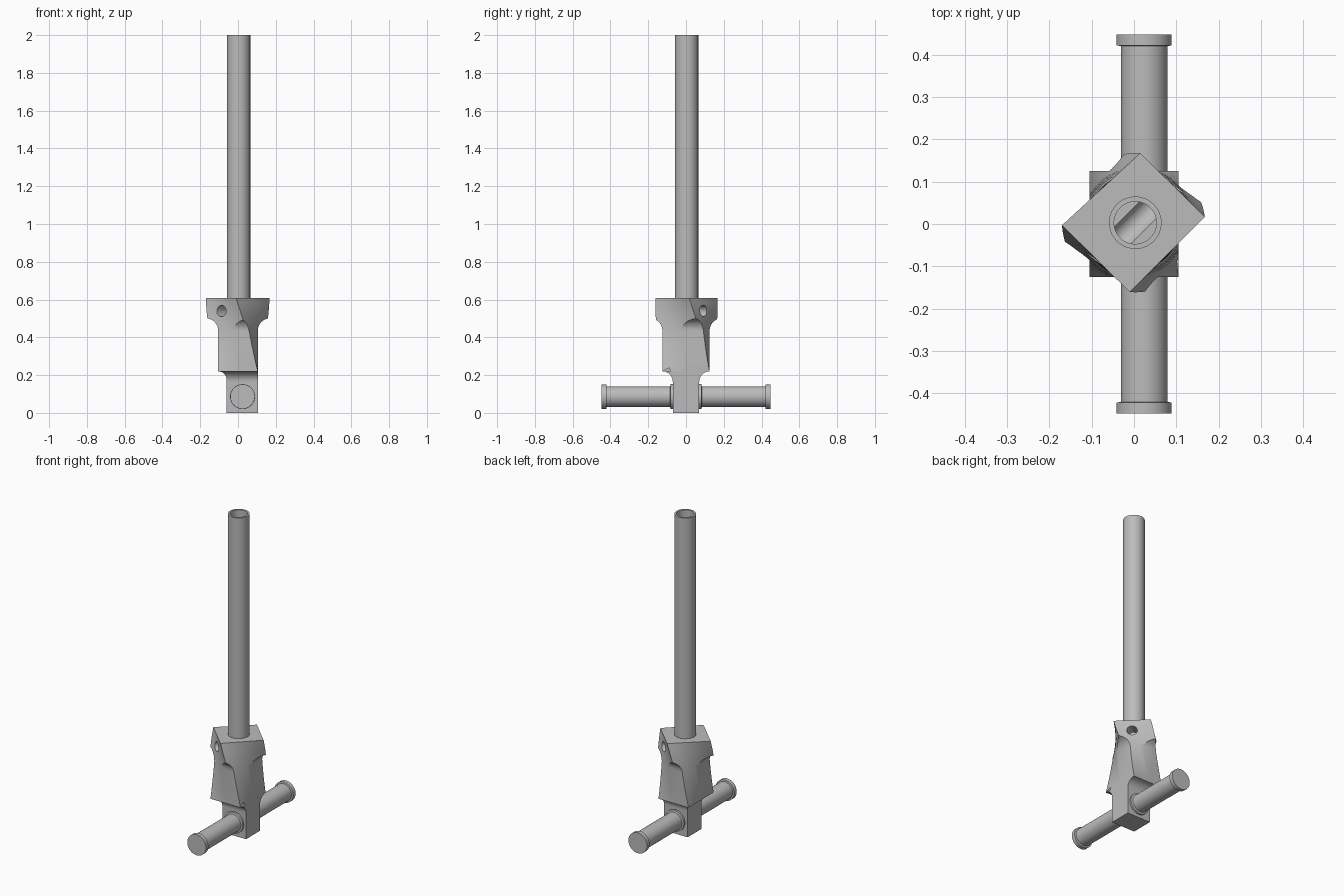
import bpy, bmesh, math
from mathutils import Matrix, Vector

cube = bpy.data.objects.get("Cube")
if cube:
    bpy.data.objects.remove(cube)

steel = bpy.data.materials.new("grey_steel")
steel.use_nodes = True
steel.diffuse_color = (0.5, 0.5, 0.5, 1)
steel.node_tree.nodes["Principled BSDF"].inputs["Base Color"].default_value = (0.5, 0.5, 0.5, 1)


def finish(name, bm):
    bmesh.ops.recalc_face_normals(bm, faces=bm.faces)
    mesh = bpy.data.meshes.new(name)
    bm.to_mesh(mesh)
    bm.free()
    mesh.materials.append(steel)
    obj = bpy.data.objects.new(name, mesh)
    bpy.context.collection.objects.link(obj)
    return obj


def smooth(obj):
    bpy.ops.object.select_all(action="DESELECT")
    obj.select_set(True)
    bpy.context.view_layer.objects.active = obj
    bpy.ops.object.shade_smooth_by_angle(angle=math.radians(30))


def lathe(name, profile, matrix, segments=48, closed=False):
    """Spin (radius, height) points about z, then place the result."""
    bm = bmesh.new()
    verts = [bm.verts.new((r, 0, z)) for r, z in profile]
    edges = [bm.edges.new(p) for p in zip(verts, verts[1:])]
    if closed:
        edges.append(bm.edges.new((verts[-1], verts[0])))
    bmesh.ops.spin(bm, geom=verts + edges, cent=(0, 0, 0), axis=(0, 0, 1),
                   angle=math.tau, steps=segments, use_duplicate=False)
    bmesh.ops.remove_doubles(bm, verts=bm.verts, dist=1e-5)
    bm.transform(matrix)
    return finish(name, bm)


def prism(name, outline, place):
    """Extrude an outline; place(u, z, depth) turns it into a 3D point."""
    bm = bmesh.new()
    ends = [[bm.verts.new(place(u, z, d)) for u, z in outline] for d in (-0.5, 0.5)]
    for ring in ends:
        bm.faces.new(ring)
    n = len(outline)
    for i in range(n):
        j = (i + 1) % n
        bm.faces.new((ends[0][i], ends[0][j], ends[1][j], ends[1][i]))
    return finish(name, bm)


def cut(target, cutter, operation):
    mod = target.modifiers.new(operation.lower(), "BOOLEAN")
    mod.operation, mod.solver, mod.object = operation, "EXACT", cutter
    bpy.context.view_layer.objects.active = target
    bpy.ops.object.modifier_apply(modifier=mod.name)
    bpy.data.objects.remove(cutter)


def arc(cx, cz, r, start, end, steps=12):
    angles = [math.radians(start + (end - start) * i / steps) for i in range(steps + 1)]
    return [(cx + r * math.cos(a), cz + r * math.sin(a)) for a in angles]


def half_outline(waist, foot):
    """Side profile from bottom to top: foot, concave ledge, waist, concave flare."""
    side = [(foot, 0)]
    if foot < waist:
        side += arc(waist, 0.22 - (waist - foot), waist - foot, 180, 90)
    return side + arc(waist + 0.066, 0.435, 0.066, 180, 90) + [(0.3, 0.501), (0.3, 0.7)]


# Body: a rotated rectangle on top twists down to an upright rectangle
TOP, WAIST = 0.608, 0.22
head = [(0.168, 5.8), (0.168, 84.9), (0.17, 181), (0.161, 266.4)]
base = [(0.1633, a) for a in (50, 130, 230, 310)]
STEPS, SPLIT = 20, 6


def ring_points(t):
    corners = []
    for (r0, a0), (r1, a1) in zip(head, base):
        r, a = r0 + (r1 - r0) * t, math.radians(a0 + (a1 - a0) * t)
        corners.append(Vector((r * math.cos(a), r * math.sin(a))))
    return [corners[i].lerp(corners[(i + 1) % 4], k / SPLIT)
            for i in range(4) for k in range(SPLIT)]


bm = bmesh.new()
levels = [(ring_points(i / STEPS), TOP + (WAIST - TOP) * i / STEPS) for i in range(STEPS + 1)]
wide = [p * 1.1 for p in ring_points(1)]
levels += [(wide, WAIST - 0.003), (wide, -0.05)]
rings = [[bm.verts.new((p.x, p.y, z)) for p in pts] for pts, z in levels]
for a, b in zip(rings, rings[1:]):
    for i in range(len(a)):
        j = (i + 1) % len(a)
        bm.faces.new((a[i], a[j], b[j], b[i]))
bm.faces.new(rings[0])
bm.faces.new(rings[-1])
body = finish("twisted_body", bm)

# Trim the body to its front and side profiles
left = [(-u, z) for u, z in reversed(half_outline(0.105, 0.06))]
front = half_outline(0.105, 0.105) + left
side = half_outline(0.125, 0.07)
side = side + [(-u, z) for u, z in reversed(side)]
cut(body, prism("front_trim", front, lambda u, z, d: (u, d, z)), "INTERSECT")
cut(body, prism("side_trim", side, lambda u, z, d: (d, u, z)), "INTERSECT")

# Bore for the tube and the cross hole through the head
axis = Matrix.Translation((0.003, 0.003, 0))
cut(body, lathe("bore", [(0, 0.53), (0.05, 0.53), (0.05, 0.7), (0, 0.7)], axis), "DIFFERENCE")
diagonal = (Matrix.Translation((0, 0, 0.54)) @ Matrix.Rotation(math.radians(45), 4, "Z")
            @ Matrix.Rotation(math.radians(90), 4, "Y"))
cut(body, lathe("cross_hole", [(0, -0.4), (0.03, -0.4), (0.03, 0.4), (0, 0.4)],
                diagonal, 32), "DIFFERENCE")
smooth(body)

# Long hollow tube
smooth(lathe("tube", [(0.05, 0.6), (0.062, 0.6), (0.062, 2), (0.05, 2)], axis, closed=True))

# Pegs on both sides, with a collar at each end
peg = [(0, 0.06), (0.066, 0.06), (0.066, 0.081), (0.055, 0.084),
       (0.055, 0.42), (0.065, 0.422), (0.065, 0.447), (0, 0.447)]
for name, angle in (("front_peg", 90), ("back_peg", -90)):
    place = Matrix.Translation((0.024, 0, 0.086)) @ Matrix.Rotation(math.radians(angle), 4, "X")
    smooth(lathe(name, peg, place))
